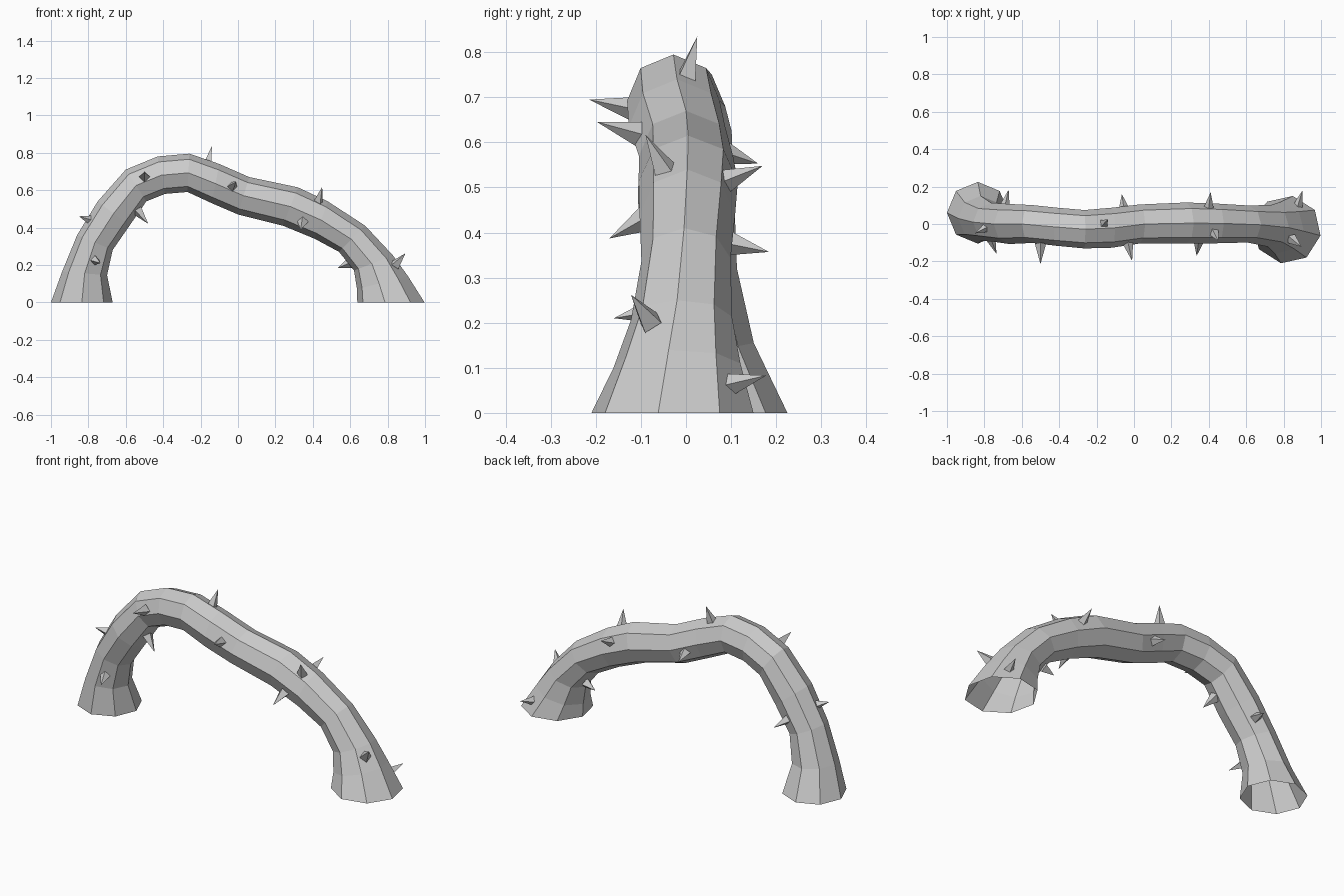
import bpy, bmesh, math
from mathutils import Vector, Matrix

if "Cube" in bpy.data.objects:
    bpy.data.objects.remove(bpy.data.objects["Cube"])


def make_object(name, bm):
    bmesh.ops.recalc_face_normals(bm, faces=bm.faces)
    mesh = bpy.data.meshes.new(name)
    bm.to_mesh(mesh)
    bm.free()
    obj = bpy.data.objects.new(name, mesh)
    bpy.context.collection.objects.link(obj)
    return obj


# Arched stem: outer x, outer z, inner x, inner z, centre y of every ring
SIDES = 8
rings = [
    (-1.00, 0, -.67, 0, .06), (-.94, .165, -.70, .145, .03),
    (-.86, .36, -.67, .28, .01), (-.75, .54, -.58, .41, 0),
    (-.60, .71, -.49, .54, 0), (-.43, .78, -.39, .58, -.015),
    (-.26, .795, -.27, .59, -.028), (-.10, .74, -.14, .53, -.02),
    (.06, .67, 0, .47, 0), (.32, .615, .24, .41, .005),
    (.48, .54, .41, .34, .003), (.68, .41, .54, .27, 0),
    (.83, .25, .62, .17, -.01), (.91, .14, .635, .07, -.02),
    (1.00, 0, .635, 0, -.03),
]
bm = bmesh.new()
loops = []
for i, (ox, oz, ix, iz, y) in enumerate(rings):
    outer, inner = Vector((ox, y, oz)), Vector((ix, y, iz))
    centre, radial = (outer + inner) / 2, (outer - inner) / 2
    side = Vector((0, radial.length, 0))
    twist = math.radians(-2.5 * max(0, i - 10))
    loops.append([bm.verts.new(centre + radial * math.cos(a) + side * math.sin(a))
                  for a in (twist + math.tau * k / SIDES for k in range(SIDES))])
for a, b in zip(loops, loops[1:]):
    for k in range(SIDES):
        n = (k + 1) % SIDES
        bm.faces.new((a[k], a[n], b[n], b[k]))
make_object("arched_stem", bm)

# Thorns: base point on the stem, then tip
thorns = [
    ((-.79, -.02, .44), (-.85, -.05, .46)),
    ((-.765, -.08, .225), (-.735, -.16, .21)),
    ((-.53, -.03, .48), (-.48, -.05, .42)),
    ((-.69, .10, .375), (-.67, .184, .357)),
    ((-.50, -.12, .675), (-.50, -.215, .695)),
    ((-.16, .003, .75), (-.14, .025, .835)),
    ((-.03, -.11, .62), (-.01, -.197, .645)),
    ((-.055, .09, .575), (-.065, .16, .553)),
    ((.43, -.05, .545), (.45, -.09, .617)),
    ((.345, -.10, .425), (.335, -.17, .387)),
    ((.40, .09, .515), (.41, .17, .548)),
    ((.585, .03, .205), (.535, .035, .185)),
    ((.85, -.085, .21), (.895, -.122, .262)),
    ((.875, .095, .062), (.90, .178, .083)),
]
bm = bmesh.new()
for base, tip in thorns:
    base, tip = Vector(base), Vector(tip)
    axis = (tip - base).normalized()
    base -= axis * .015
    place = Matrix.Translation((base + tip) / 2) @ axis.to_track_quat('Z', 'Y').to_matrix().to_4x4()
    bmesh.ops.create_cone(bm, cap_ends=True, segments=4, radius1=.03, radius2=0,
                          depth=(tip - base).length, matrix=place)
bmesh.ops.remove_doubles(bm, verts=bm.verts, dist=1e-5)
make_object("thorns", bm)
